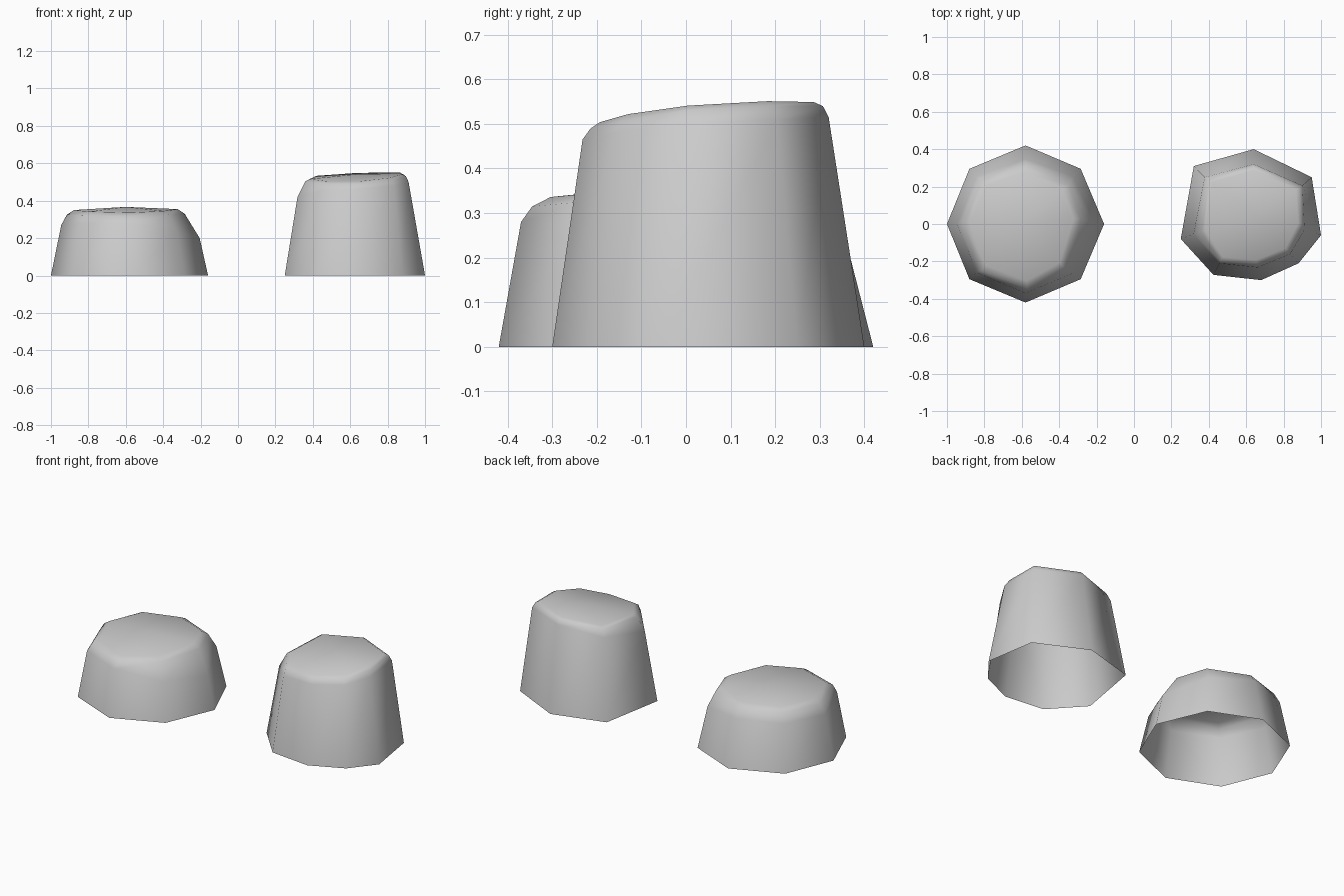
import bpy, bmesh


def rock(name, rings, crown):
    """Loft 8-point rings from the open base up, then close with a crown point."""
    bm = bmesh.new()
    loops = [[bm.verts.new(p) for p in ring] for ring in rings]
    n = len(loops[0])
    for a, b in zip(loops, loops[1:]):
        for i in range(n):
            j = (i + 1) % n
            bm.faces.new((a[i], a[j], b[j], b[i]))
    tip = bm.verts.new(crown)
    for i in range(n):
        bm.faces.new((loops[-1][i], loops[-1][(i + 1) % n], tip))
    for f in bm.faces:
        f.smooth = True
    mesh = bpy.data.meshes.new(name)
    bm.to_mesh(mesh)
    bm.free()
    obj = bpy.data.objects.new(name, mesh)
    bpy.context.collection.objects.link(obj)
    return obj


def ring(xy, heights):
    return [(x, y, z) for (x, y), z in zip(xy, heights)]


def inset(outline, centre, k, heights):
    cx, cy = centre
    return ring([(cx + (x - cx) * k, cy + (y - cy) * k) for x, y in outline], heights)


# Low wide rock, chamfered on its right side
base = [(-.16, 0), (-.285, .295), (-.58, .42), (-.88, .295),
        (-1, 0), (-.88, -.295), (-.58, -.42), (-.285, -.295)]
shoulder = [(-.205, 0), (-.325, .255), (-.58, .348), (-.84, .255),
            (-.945, 0), (-.842, -.26), (-.58, -.37), (-.325, -.262)]
top = [(-.285, .03), (-.35, .21), (-.58, .315), (-.815, .235),
       (-.915, .01), (-.82, -.25), (-.57, -.345), (-.37, -.235)]
rock("low_rock", [
    ring(base, [0] * 8),
    ring(shoulder, [.2, .25, .28, .28, .27, .28, .28, .23]),
    ring(top, [.33, .335, .33, .335, .325, .322, .315, .325]),
    inset(top, (-.6, 0), .88, [.355, .355, .35, .353, .35, .342, .336, .345]),
], (-.6, 0, .367))

# Tall rock with a top that slopes down towards the front
base = [(1, -.06), (.95, .25), (.64, .40), (.32, .31),
        (.25, -.08), (.425, -.272), (.68, -.3), (.88, -.21)]
shoulder = [(.912, -.03), (.9, .205), (.64, .32), (.378, .25),
            (.318, -.055), (.455, -.21), (.66, -.232), (.835, -.16)]
top = [(.898, 0), (.885, .195), (.64, .307), (.4, .24),
       (.36, -.04), (.462, -.197), (.655, -.214), (.825, -.145)]
rock("tall_rock", [
    ring(base, [0] * 8),
    ring(shoulder, [.5, .51, .515, .48, .42, .455, .465, .48]),
    ring(top, [.53, .54, .54, .522, .503, .49, .49, .507]),
    inset(top, (.64, .05), .92, [.541, .551, .549, .533, .516, .504, .504, .522]),
], (.64, .05, .542))
